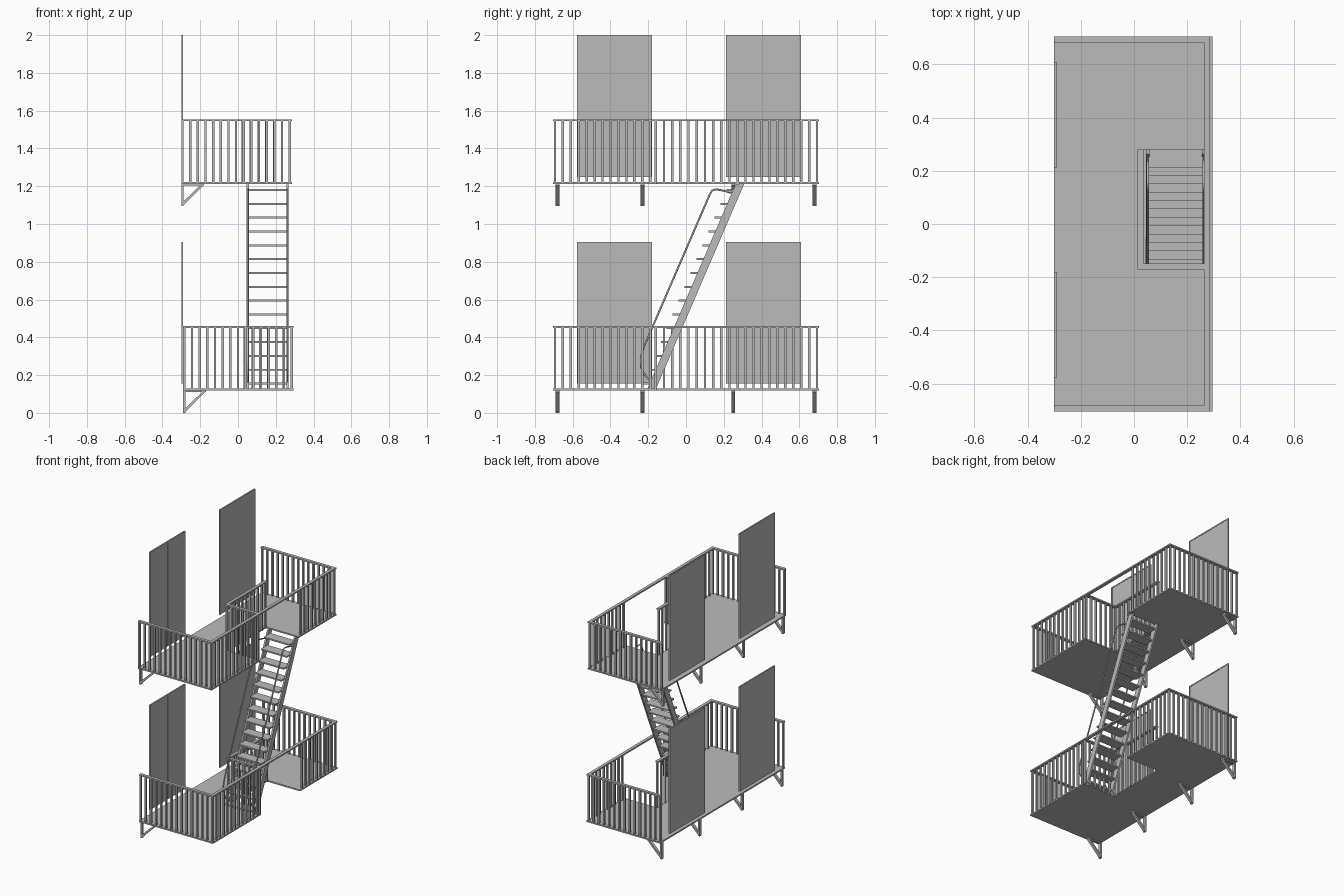
import bpy
import bmesh
from mathutils import Vector

cube = bpy.data.objects.get("Cube")
if cube:
    bpy.data.objects.remove(cube, do_unlink=True)

# One painted-metal grey for everything
grey = bpy.data.materials.new("painted_grey_metal")
grey.use_nodes = True
grey.diffuse_color = (0.5, 0.5, 0.5, 1)
grey.node_tree.nodes["Principled BSDF"].inputs["Base Color"].default_value = (0.5, 0.5, 0.5, 1)


def finish(name, bm):
    bmesh.ops.recalc_face_normals(bm, faces=bm.faces)
    mesh = bpy.data.meshes.new(name)
    bm.to_mesh(mesh)
    bm.free()
    mesh.materials.append(grey)
    obj = bpy.data.objects.new(name, mesh)
    bpy.context.collection.objects.link(obj)
    return obj


def box(bm, x0, x1, y0, y1, z0, z1):
    verts = bmesh.ops.create_cube(bm, size=1)["verts"]
    low, high = Vector((x0, y0, z0)), Vector((x1, y1, z1))
    for v in verts:
        v.co = (low + high) / 2 + v.co * (high - low)


def prism(bm, points, offset):
    """Extrude a flat outline along an offset."""
    face = bm.faces.new([bm.verts.new(p) for p in points])
    new = bmesh.ops.extrude_face_region(bm, geom=[face])["geom"]
    bmesh.ops.translate(bm, vec=offset, verts=[g for g in new if isinstance(g, bmesh.types.BMVert)])


def spread(start, end, pitch):
    n = max(1, round((end - start) / pitch))
    return [start + (end - start) * i / n for i in range(n + 1)]


HALF = 0.705          # half length of a landing
NEAR, FAR = -0.16, 0.28   # stair opening along y
RAIL = 0.335          # railing height
PITCH = 0.042
BAR = 0.006           # half width of a baluster
CAP = 0.011           # half width of a rail cap


def landing(level, left, z):
    right = left + 0.585
    inner = left + 0.325      # guard beside the stair opening
    outer = right - CAP
    top = z + 0.01

    # Floor with the stair opening cut into its outer edge
    bm = bmesh.new()
    outline = [(left, -HALF), (right, -HALF), (right, NEAR), (inner, NEAR),
               (inner, FAR), (right, FAR), (right, HALF), (left, HALF)]
    prism(bm, [(x, y, z) for x, y in outline], (0, 0, 0.01))
    finish(level + "_floor", bm)

    # Balusters: two ends, outer side, and the guard round the opening
    spots = []
    for y in (-HALF + CAP, HALF - CAP):
        spots += [(x, y) for x in spread(left + BAR, outer, PITCH)]
    spots += [(outer, y) for y in spread(-HALF + CAP, HALF - CAP, PITCH)[1:-1]
              if not NEAR < y < FAR]
    spots += [(inner, y) for y in spread(NEAR, FAR - BAR, PITCH)]
    spots += [(x, NEAR) for x in spread(inner, outer, PITCH)[1:]]
    bm = bmesh.new()
    for x, y in spots:
        box(bm, x - BAR, x + BAR, y - BAR, y + BAR, z + 0.002, z + RAIL)
    finish(level + "_balusters", bm)

    # Flat rail caps
    bm = bmesh.new()
    h0, h1 = z + RAIL - 0.004, z + RAIL + 0.006
    for s in (-1, 1):
        y = s * (HALF - CAP)
        box(bm, left, right, y - CAP, y + CAP, h0, h1)
    box(bm, outer - CAP, right, -HALF, HALF, h0, h1)
    box(bm, inner - CAP, inner + CAP, NEAR - CAP, FAR, h0, h1)
    box(bm, inner, outer, NEAR - CAP, NEAR + CAP, h0, h1)
    finish(level + "_rail_caps", bm)

    # Triangular wall brackets
    bm = bmesh.new()
    for y in (-0.68, -0.23, 0.25, 0.68):
        box(bm, left, left + 0.012, y - 0.01, y + 0.01, z - 0.118, z)
        box(bm, left, left + 0.12, y - 0.01, y + 0.01, z - 0.008, z)
        strut = [(left, z - 0.118), (left + 0.006, z - 0.118),
                 (left + 0.12, z - 0.004), (left + 0.104, z - 0.004), (left, z - 0.104)]
        prism(bm, [(x, y - 0.01, h) for x, h in strut], (0, 0.02, 0))
    finish(level + "_brackets", bm)

    # Double doors: backing sheet, frame and two leaves
    for side, y0, y1 in (("front", -0.577, -0.18), ("rear", 0.212, 0.61)):
        d0, d1 = z + 0.037, z + 0.787
        mid = (y0 + y1) / 2
        bm = bmesh.new()
        box(bm, -0.3, -0.294, y0, y1, d0, d1)
        for a, b in ((y0, y0 + 0.008), (y1 - 0.008, y1)):
            box(bm, -0.295, -0.29, a, b, d0, d1)
        box(bm, -0.295, -0.29, y0, y1, d1 - 0.008, d1)
        for a, b in ((y0 + 0.008, mid - 0.002), (mid + 0.002, y1 - 0.008)):
            box(bm, -0.295, -0.292, a, b, d0, d1 - 0.008)
        finish(f"{level}_{side}_doors", bm)


landing("lower", -0.29, 0.118)
landing("upper", -0.3, 1.205 + 0.008)

# Stair stringers
FOOT, HEAD = Vector((0, -0.205, 0.125)), Vector((0, 0.263, 1.212))
depth = Vector((0, 0.045, 0))
for name, x in (("right_stringer", 0.046), ("left_stringer", 0.256)):
    bm = bmesh.new()
    shift = Vector((x, 0, 0))
    prism(bm, [p + shift for p in (FOOT, FOOT + depth, HEAD + depth, HEAD)], (0.012, 0, 0))
    finish(name, bm)

# Treads
bm = bmesh.new()
for i in range(15):
    z = 0.155 + i * 0.0732
    y = FOOT.lerp(HEAD, (z - FOOT.z) / (HEAD.z - FOOT.z)).y
    box(bm, 0.055, 0.259, y - 0.036, y + 0.036, z - 0.005, z + 0.005)
finish("stair_treads", bm)

# Bent tube handrails
path = [(-0.185, 0.165), (-0.215, 0.195), (-0.238, 0.24), (-0.24, 0.29), (-0.225, 0.345),
        (0.125, 1.155), (0.138, 1.178), (0.16, 1.184), (0.205, 1.175), (0.235, 1.165), (0.248, 1.18)]
for name, x in (("right_handrail", 0.052), ("left_handrail", 0.262)):
    curve = bpy.data.curves.new(name, "CURVE")
    curve.dimensions = "3D"
    curve.bevel_depth = 0.005
    curve.bevel_resolution = 2
    curve.use_fill_caps = True
    spline = curve.splines.new("POLY")
    spline.points.add(len(path) - 1)
    for point, (y, z) in zip(spline.points, path):
        point.co = (x, y, z, 1)
    spline.use_smooth = True
    curve.materials.append(grey)
    bpy.context.collection.objects.link(bpy.data.objects.new(name, curve))
